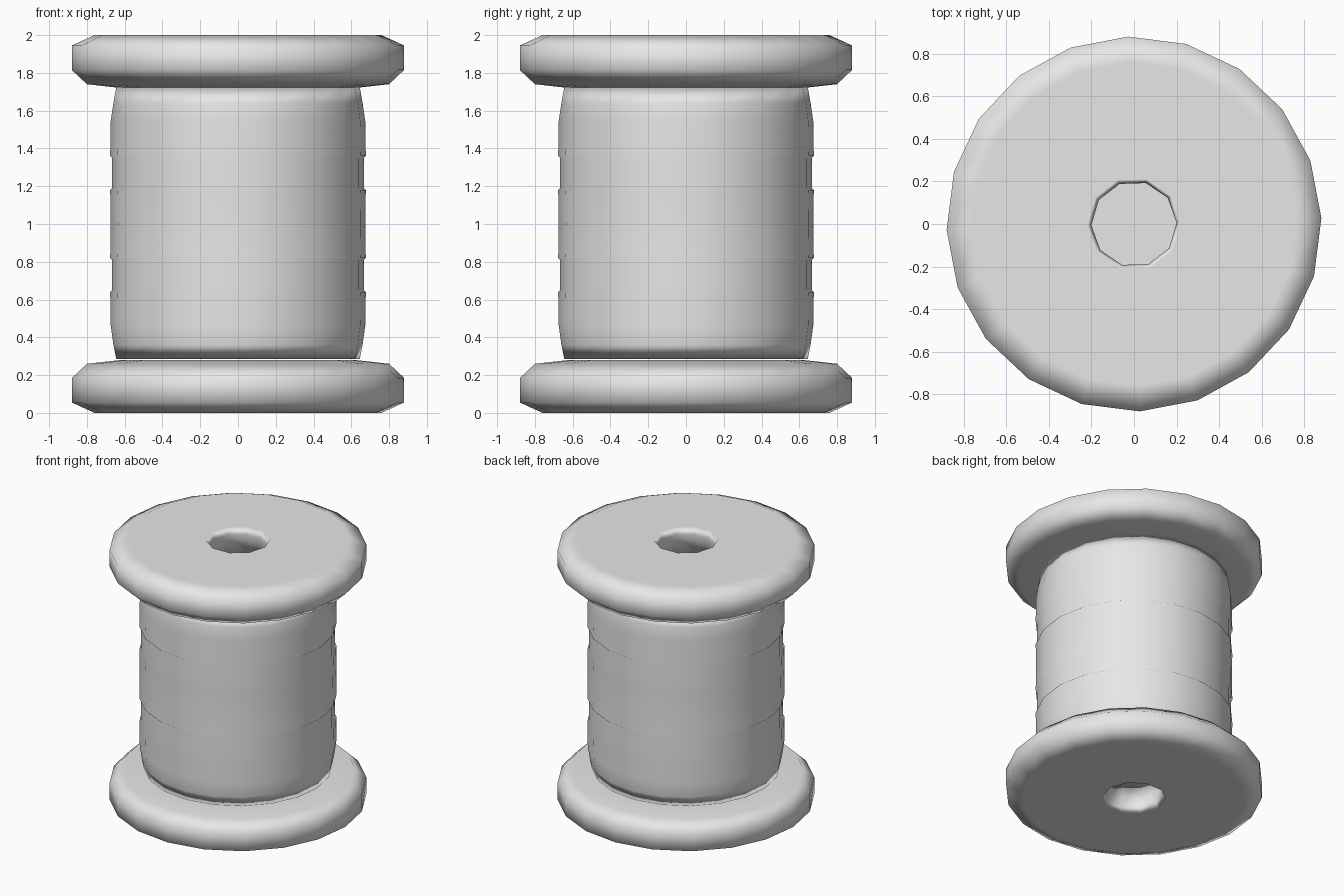
import bpy
import bmesh
import math

cube = bpy.data.objects.get("Cube")
if cube:
    bpy.data.objects.remove(cube)

SIDES = 20
PHASE = math.radians(1.8)

grey = bpy.data.materials.new("light grey")
grey.use_nodes = True
colour = (0.8, 0.8, 0.8, 1)
grey.diffuse_color = colour
grey.node_tree.nodes["Principled BSDF"].inputs["Base Color"].default_value = colour


def lathe(name, profile, closed=False, coarse_radius=0):
    """Spin (radius, z) points; rings inside coarse_radius get half the sides."""
    bm = bmesh.new()
    rings = []
    for r, z in profile:
        ring = []
        for i in range(SIDES):
            step = i - i % 2 if r < coarse_radius else i
            a = PHASE + math.tau * step / SIDES
            ring.append(bm.verts.new((r * math.cos(a), r * math.sin(a), z)))
        rings.append(ring)
    pairs = list(zip(rings, rings[1:]))
    if closed:
        pairs.append((rings[-1], rings[0]))
    else:
        bm.faces.new(rings[0])
        bm.faces.new(rings[-1])
    for low, high in pairs:
        for i in range(SIDES):
            j = (i + 1) % SIDES
            bm.faces.new((low[i], low[j], high[j], high[i]))
    bmesh.ops.remove_doubles(bm, verts=bm.verts, dist=0.0001)
    bmesh.ops.recalc_face_normals(bm, faces=bm.faces)
    for face in bm.faces:
        face.smooth = True
    mesh = bpy.data.meshes.new(name)
    bm.to_mesh(mesh)
    bm.free()
    mesh.materials.append(grey)
    obj = bpy.data.objects.new(name, mesh)
    bpy.context.collection.objects.link(obj)
    # Keep the broad flat faces flat while the rims stay soft
    weighted = obj.modifiers.new("weighted normals", "WEIGHTED_NORMAL")
    weighted.weight = 100
    return obj


# End discs with a bored centre hole
disc = [(0.22, 0.0), (0.76, 0.0), (0.88, 0.055), (0.88, 0.185), (0.80, 0.26),
        (0.62, 0.28), (0.20, 0.28), (0.20, 0.05)]
lathe("bottom_disc", disc, True, 0.3)
lathe("top_disc", [(r, 2 - z) for r, z in disc], True, 0.3)

# Wound thread: shallow recessed bands between fuller ones
thread = [(0.645, 0.285), (0.66, 0.36), (0.675, 0.47), (0.677, 0.64),
          (0.667, 0.65), (0.667, 0.81), (0.677, 0.82),
          (0.674, 1.0), (0.677, 1.18), (0.667, 1.19),
          (0.667, 1.35), (0.677, 1.36), (0.675, 1.54), (0.66, 1.64), (0.643, 1.735)]
lathe("thread_winding", thread)
